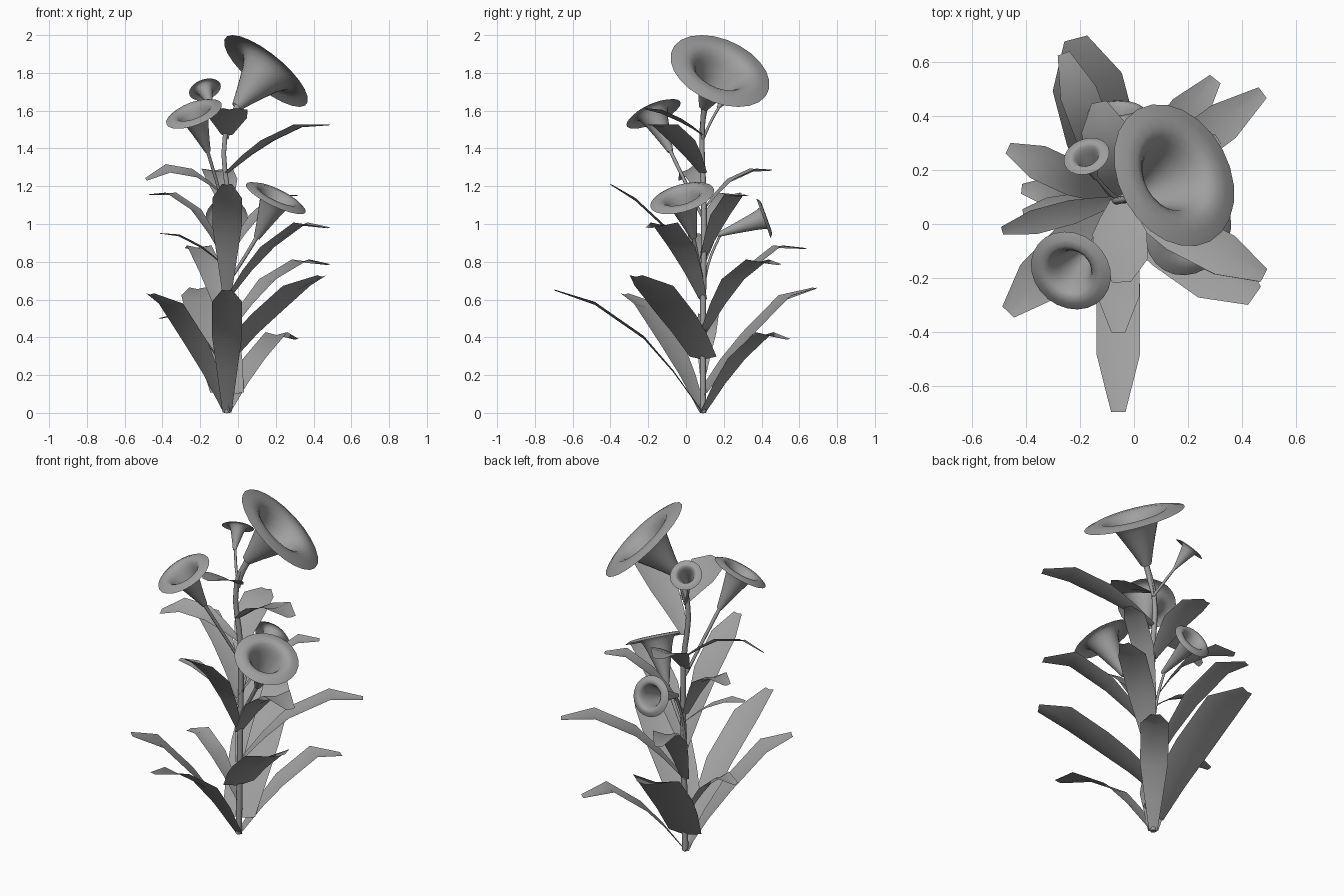
import bpy, bmesh, math
from mathutils import Vector

old = bpy.data.objects.get("Cube")
if old:
    bpy.data.objects.remove(old, do_unlink=True)

grey = bpy.data.materials.new("plant grey")
grey.use_nodes = True
COLOUR = (0.35, 0.35, 0.35, 1)
grey.diffuse_color = COLOUR
grey.node_tree.nodes["Principled BSDF"].inputs["Base Color"].default_value = COLOUR

STEM = Vector((-0.058, 0.09, 0))


def add_object(name, mesh):
    mesh.materials.append(grey)
    obj = bpy.data.objects.new(name, mesh)
    bpy.context.collection.objects.link(obj)
    return obj


def grid_mesh(name, rows, closed=False):
    """Skin a list of equally long point rows with smooth quads."""
    bm = bmesh.new()
    grid = [[bm.verts.new(p) for p in row] for row in rows]
    count = len(rows[0])
    for low, high in zip(grid, grid[1:]):
        for i in range(count if closed else count - 1):
            j = (i + 1) % count
            bm.faces.new((low[i], low[j], high[j], high[i])).smooth = True
    mesh = bpy.data.meshes.new(name)
    bm.to_mesh(mesh)
    bm.free()
    return add_object(name, mesh)


def tube(name, points, start, end):
    """Smooth tapered stalk through the points."""
    curve = bpy.data.curves.new(name, "CURVE")
    curve.dimensions = "3D"
    curve.bevel_depth = 1
    curve.bevel_resolution = 1
    curve.resolution_u = 4
    curve.use_fill_caps = True
    spline = curve.splines.new("BEZIER")
    spline.bezier_points.add(len(points) - 1)
    for i, (knot, p) in enumerate(zip(spline.bezier_points, points)):
        knot.co = p
        knot.handle_left_type = knot.handle_right_type = "AUTO"
        knot.radius = start + (end - start) * i / (len(points) - 1)
    helper = bpy.data.objects.new(name + " path", curve)
    bpy.context.collection.objects.link(helper)
    bpy.context.view_layer.update()
    graph = bpy.context.evaluated_depsgraph_get()
    mesh = bpy.data.meshes.new_from_object(helper.evaluated_get(graph))
    bpy.data.objects.remove(helper, do_unlink=True)
    mesh.materials.clear()
    for poly in mesh.polygons:
        poly.use_smooth = True
    add_object(name, mesh)


def leaf(name, tip_x, tip_y, heights, half, base=0.3, roll=0):
    """Arching gutter-shaped leaf: heights run from the stem to the blunt tip."""
    reach = Vector((tip_x, tip_y, 0)) - STEM
    side = Vector((-reach.y, reach.x, 0)).normalized() + Vector((0, 0, roll))
    foot, bend, top, tip = heights
    path = [(0, foot, base), (0.2, foot + 0.55 * (bend - foot), 0.53 + base / 2),
            (0.4, bend, 1), (0.73, top, 1), (1, tip, 0.33)]
    rows = []
    for t, z, w in path:
        mid = STEM + reach * t + Vector((0, 0, z))
        edge = side * half * w
        sag = Vector((0, 0, 0.1 * half * w))
        rows.append([mid - edge + sag, mid - sag, mid + edge + sag])
    grid_mesh(name, rows)


# Trumpet outline as fractions of rim radius and depth
TRUMPET = [(0.1, 0), (0.2, 0.28), (0.31, 0.56), (0.41, 0.8), (0.48, 0.93),
           (0.56, 1.02), (0.66, 1.07), (0.82, 1.06), (1, 1)]


def flower(name, centre, axis, radius, depth, joint):
    """Trumpet bloom around its axis, with a stalk back to the stem."""
    axis = Vector(axis).normalized()
    turn = axis.to_track_quat("Z", "Y")
    base = Vector(centre) - axis * depth
    rows = []
    for r, h in TRUMPET:
        ring = []
        for i in range(24):
            a = math.tau * i / 24
            local = Vector((math.cos(a) * r * radius, math.sin(a) * r * radius, h * depth))
            ring.append(base + turn @ local)
        rows.append(ring)
    grid_mesh(name, rows, closed=True)
    foot = STEM + Vector((0, 0, joint))
    bend = foot.lerp(base, 0.55) - axis * 0.01
    tube(name + " stalk", [foot, bend, base + axis * 0.02], 0.008, max(0.007, 0.065 * radius))


# Main stem
tube("main stem", [STEM, (-0.05, 0.09, 0.5), (-0.05, 0.095, 1.1),
                   (-0.068, 0.085, 1.47), (-0.005, 0.097, 1.63)], 0.017, 0.013)

# Blooms
flower("top flower", (0.148, 0.18, 1.81), (0.6, 0.33, 0.73), 0.278, 0.26, 1.45)
flower("front right flower", (-0.233, -0.172, 1.583), (-0.32, -0.39, 0.864), 0.156, 0.23, 1.03)
flower("small back flower", (-0.175, 0.25, 1.712), (-0.26, 0.62, 0.74), 0.087, 0.13, 1.45)
flower("front left flower", (0.2, -0.02, 1.137), (0.416, -0.25, 0.874), 0.175, 0.24, 0.68)
flower("back flower", (-0.06, 0.41, 1.03), (0, 0.94, 0.34), 0.112, 0.26, 0.64)

# Low leaves
leaf("low front leaf", -0.058, -0.695, (0, 0.4, 0.58, 0.65), 0.08)
leaf("low front right leaf", -0.465, -0.325, (0, 0.36, 0.57, 0.63), 0.09)
leaf("low back leaf", -0.215, 0.685, (0.1, 0.41, 0.61, 0.66), 0.132, base=0.7)
leaf("low back left leaf", 0.3, 0.535, (0, 0.28, 0.42, 0.39), 0.075)
leaf("low right leaf", -0.415, 0.13, (0.2, 0.42, 0.52, 0.5), 0.055)
leaf("low front left leaf", 0.445, -0.265, (0.29, 0.51, 0.66, 0.725), 0.125, base=0.7)

# Middle leaves
leaf("middle back leaf", -0.26, 0.63, (0.42, 0.74, 0.88, 0.87), 0.07)
leaf("middle back left leaf", 0.475, 0.485, (0.42, 0.7, 0.805, 0.785), 0.075)
leaf("middle front leaf", -0.058, -0.4, (0.62, 0.98, 1.13, 1.21), 0.078)
leaf("middle front left leaf", 0.475, -0.19, (0.6, 0.87, 1.0, 0.98), 0.08)
leaf("middle right leaf", -0.41, 0.04, (0.76, 0.88, 0.94, 0.95), 0.045)
leaf("middle back right leaf", -0.465, 0.28, (0.8, 1.07, 1.16, 1.155), 0.065)

# High leaves
leaf("high left leaf", 0.31, 0.315, (0.82, 1.04, 1.15, 1.15), 0.06)
leaf("high right leaf", -0.487, -0.025, (1.14, 1.265, 1.29, 1.235), 0.045, roll=-0.5)
leaf("high back leaf", -0.13, 0.45, (1.07, 1.23, 1.285, 1.285), 0.085)
leaf("high front left leaf", 0.48, -0.19, (1.27, 1.435, 1.52, 1.525), 0.08)
leaf("high front leaf", -0.045, -0.215, (1.47, 1.55, 1.595, 1.61), 0.1)
